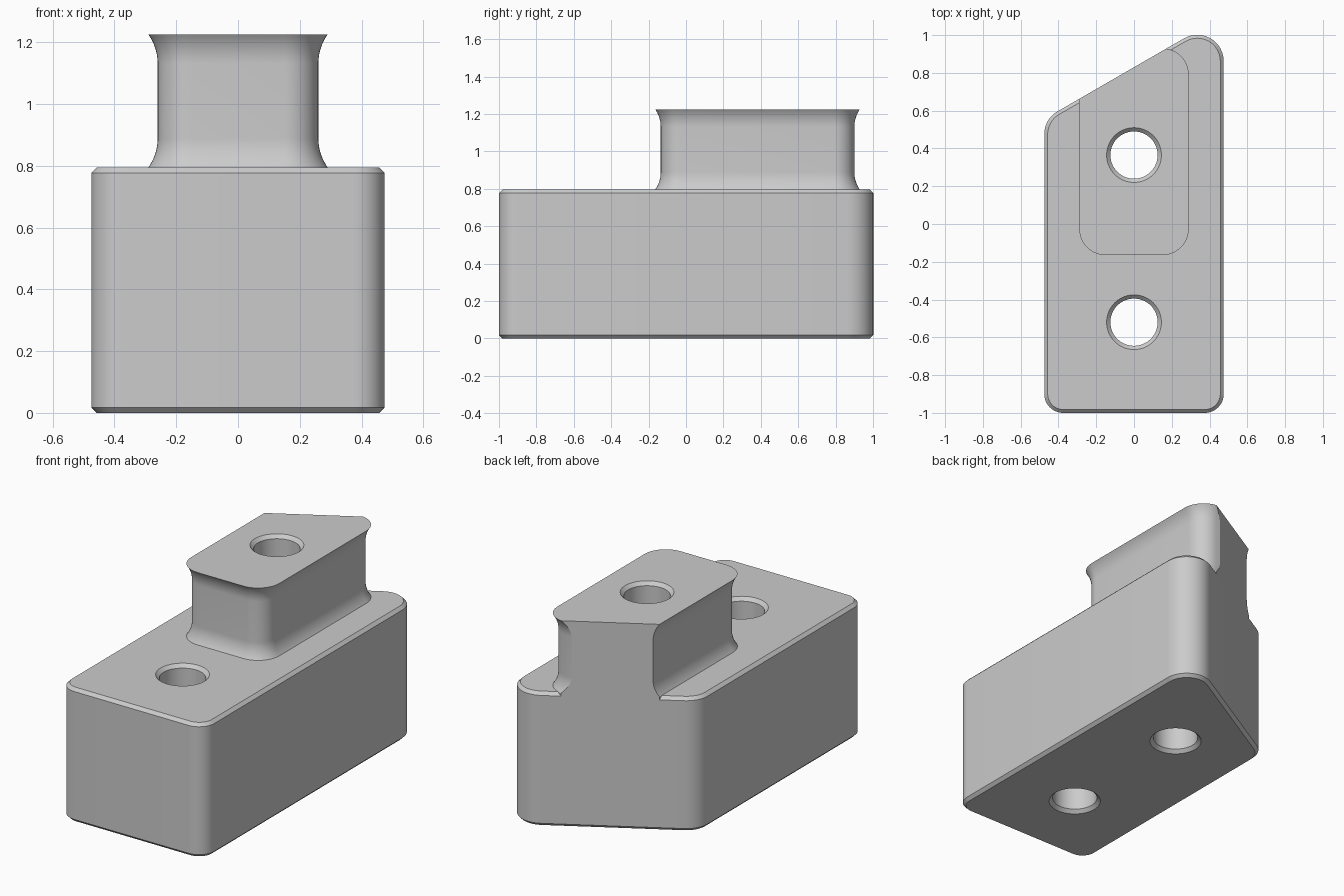
import bpy, bmesh, math
from mathutils import Vector

old = bpy.data.objects.get("Cube")
if old:
    bpy.data.objects.remove(old, do_unlink=True)

grey = bpy.data.materials.new("light grey plastic")
grey.use_nodes = True
COLOUR = (0.6, 0.6, 0.6, 1)
grey.diffuse_color = COLOUR
grey.node_tree.nodes["Principled BSDF"].inputs["Base Color"].default_value = COLOUR

SLOPE = math.tan(math.radians(30))
SLANT_Y = 0.83            # where the slanted back crosses x = 0
BASE_TOP, PLUG_TOP, CHAMFER = 0.795, 1.225, 0.018
HOLES = (-0.52, 0.365)


def outline(corners, grow, steps=12):
    """Round every corner (x, y, radius) of a counter-clockwise polygon, offset outward."""
    points = []
    for i, (x, y, r) in enumerate(corners):
        p = Vector((x, y))
        a = (p - Vector(corners[i - 1][:2])).normalized()
        b = (Vector(corners[(i + 1) % len(corners)][:2]) - p).normalized()
        turn = a.angle(b)
        centre = p + (b - a).normalized() * r / math.cos(turn / 2)
        start = math.atan2(-a.x, a.y)      # outward normal of the incoming side
        for k in range(steps + 1):
            t = start + turn * k / steps
            points.append(centre + Vector((math.cos(t), math.sin(t))) * (r + grow))
    return points


def loft(name, rings):
    """Skin a stack of (points, z) rings into a closed solid."""
    bm = bmesh.new()
    loops = [[bm.verts.new((p.x, p.y, z)) for p in pts] for pts, z in rings]
    n = len(loops[0])
    for low, high in zip(loops, loops[1:]):
        for i in range(n):
            j = (i + 1) % n
            bm.faces.new((low[i], low[j], high[j], high[i]))
    bm.faces.new(loops[0][::-1])
    bm.faces.new(loops[-1])
    mesh = bpy.data.meshes.new(name)
    bm.to_mesh(mesh)
    bm.free()
    mesh.materials.append(grey)
    ob = bpy.data.objects.new(name, mesh)
    bpy.context.collection.objects.link(ob)
    return ob


def circle(y, r, n=64):
    return [Vector((r * math.cos(math.tau * k / n), y + r * math.sin(math.tau * k / n)))
            for k in range(n)]


def hole_cutter(y, top):
    """Straight hole with a countersink at each end."""
    r, wide, sink, over = 0.125, 0.145, 0.02, 0.05
    profile = [(wide, -over), (wide, 0), (r, sink), (r, top - sink), (wide, top), (wide, top + over)]
    return loft("hole_cutter", [(circle(y, rad), z) for rad, z in profile])


# Base block with slanted back and chamfered rims
w = 0.475
base_corners = [(-w, -1, 0.1), (w, -1, 0.1),
                (w, SLANT_Y + SLOPE * w, 0.14), (-w, SLANT_Y - SLOPE * w, 0.14)]
base = loft("base_block", [(outline(base_corners, g), z) for g, z in (
    (-CHAMFER, 0), (0, CHAMFER), (0, BASE_TOP - CHAMFER), (-CHAMFER, BASE_TOP))])

# Plug with a waist that flares at both ends
x, front, back, r = 0.26, -0.135, 0.9, 0.11
plug_corners = [(-x, front, r), (x, front, r), (x, back, r), (-x, back, r)]
flare, rise, steps = 0.03, 0.095, 10
big = (rise ** 2 + flare ** 2) / (2 * flare)
curve = [(big - math.sqrt(big ** 2 - h ** 2), h) for h in (rise * k / steps for k in range(steps + 1))]
profile = [(flare, BASE_TOP - CHAMFER)]
profile += [(g, BASE_TOP + rise - h) for g, h in reversed(curve)]
profile += [(g, PLUG_TOP - rise + h) for g, h in curve]
plug = loft("flared_plug", [(outline(plug_corners, g), z) for g, z in profile])

# Trim the plug flush with the slanted back
bm = bmesh.new()
bm.from_mesh(plug.data)
cut = bmesh.ops.bisect_plane(bm, geom=bm.verts[:] + bm.edges[:] + bm.faces[:], dist=1e-6,
                             plane_co=(0, SLANT_Y, 0), plane_no=(-SLOPE, 1, 0), clear_outer=True)
rim = [e for e in cut["geom_cut"] if isinstance(e, bmesh.types.BMEdge)]
bmesh.ops.holes_fill(bm, edges=rim, sides=0)
bmesh.ops.recalc_face_normals(bm, faces=bm.faces)
bm.to_mesh(plug.data)
bm.free()


# Bolt holes, the rear one running through plug and base
def drill(ob, cutter):
    mod = ob.modifiers.new("hole", 'BOOLEAN')
    mod.operation, mod.solver, mod.object = 'DIFFERENCE', 'EXACT', cutter
    bpy.context.view_layer.objects.active = ob
    bpy.ops.object.modifier_apply(modifier=mod.name)


front_hole, rear_hole = hole_cutter(HOLES[0], BASE_TOP), hole_cutter(HOLES[1], PLUG_TOP)
for ob, cutter in ((base, front_hole), (base, rear_hole), (plug, rear_hole)):
    drill(ob, cutter)
for cutter in (front_hole, rear_hole):
    bpy.data.objects.remove(cutter, do_unlink=True)

# Smooth the rounded walls, keep the rims sharp
bpy.ops.object.select_all(action='DESELECT')
for ob in (base, plug):
    ob.select_set(True)
bpy.context.view_layer.objects.active = base
bpy.ops.object.shade_smooth_by_angle(angle=math.radians(25))
